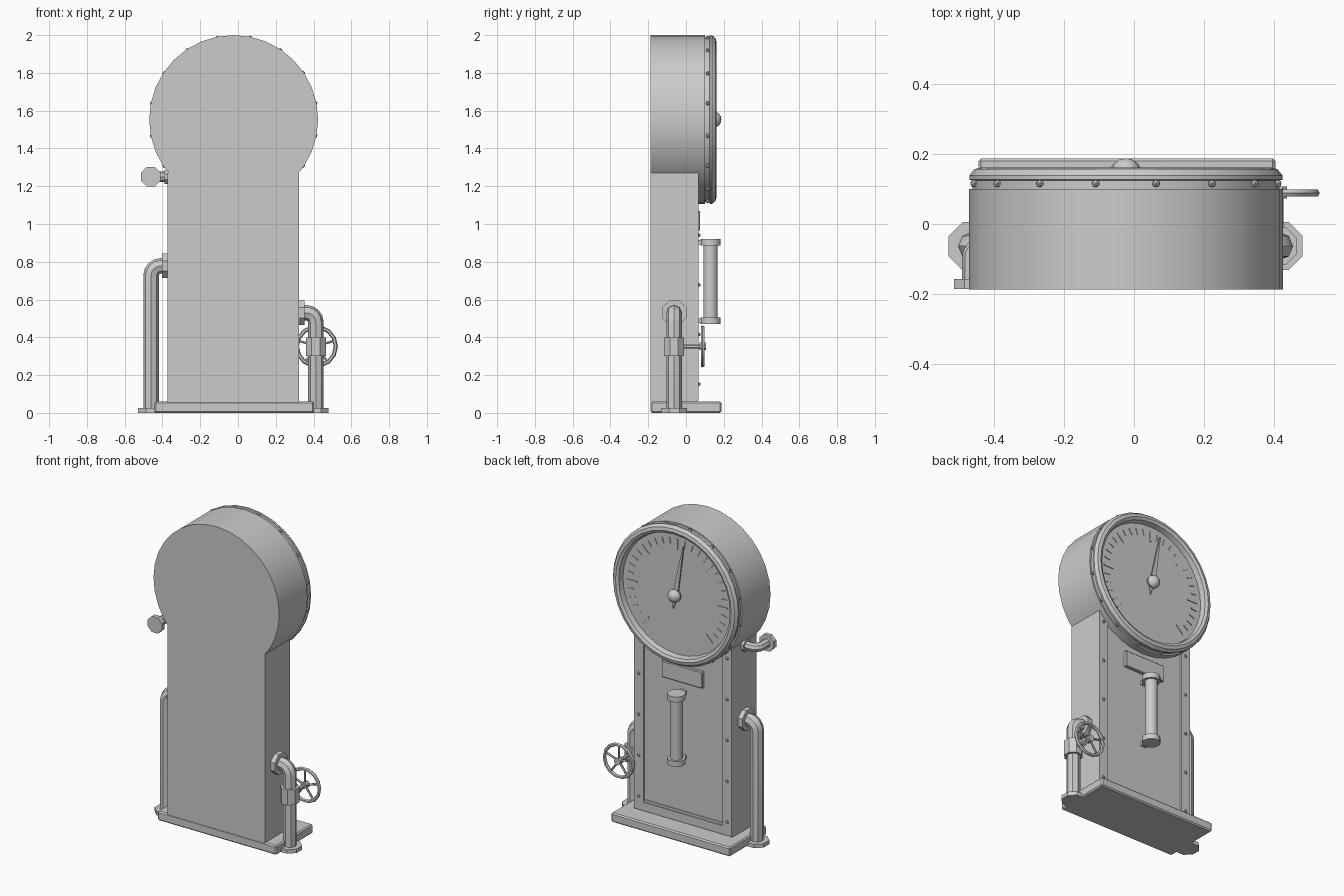
import bpy, bmesh, math
from mathutils import Vector, Matrix

if "Cube" in bpy.data.objects:
    bpy.data.objects.remove(bpy.data.objects["Cube"])

CX, CZ, R = -0.023, 1.553, 0.447      # dial centre and drum radius
PY = -0.063                           # depth of the pipes


def finish(name, bm, smooth=True):
    bmesh.ops.recalc_face_normals(bm, faces=bm.faces)
    me = bpy.data.meshes.new(name)
    bm.to_mesh(me)
    bm.free()
    ob = bpy.data.objects.new(name, me)
    bpy.context.collection.objects.link(ob)
    if smooth:
        shade(ob)
    return ob


def shade(ob):
    bpy.ops.object.select_all(action='DESELECT')
    ob.select_set(True)
    bpy.context.view_layer.objects.active = ob
    bpy.ops.object.shade_smooth_by_angle(angle=math.radians(35))


def add_box(bm, x0, x1, y0, y1, z0, z1, mat=Matrix()):
    c = Matrix.Translation(((x0 + x1) / 2, (y0 + y1) / 2, (z0 + z1) / 2))
    s = Matrix.Diagonal((x1 - x0, y1 - y0, z1 - z0, 1))
    bmesh.ops.create_cube(bm, size=1, matrix=mat @ c @ s)


def box(name, *dims, bevel=0):
    bm = bmesh.new()
    add_box(bm, *dims)
    if bevel:
        bmesh.ops.bevel(bm, geom=bm.edges[:], offset=bevel, segments=1, affect='EDGES')
    return finish(name, bm, False)


def add_rod(bm, a, b, r, n=8):
    a, b = Vector(a), Vector(b)
    rot = (b - a).to_track_quat('Z', 'Y').to_matrix().to_4x4()
    m = Matrix.Translation((a + b) / 2) @ rot @ Matrix.Rotation(math.pi / n, 4, 'Z')
    bmesh.ops.create_cone(bm, cap_ends=True, segments=n, radius1=r, radius2=r,
                          depth=(b - a).length, matrix=m)


def rod(name, a, b, r, n=8):
    bm = bmesh.new()
    add_rod(bm, a, b, r, n)
    return finish(name, bm)


def lathe(name, centre, profile, n=32, closed=False):
    """Turn (radius, y) points around an axis along y."""
    bm = bmesh.new()
    vs = [bm.verts.new((centre[0] + r, y, centre[1])) for r, y in profile]
    pairs = list(zip(vs, vs[1:])) + ([(vs[-1], vs[0])] if closed else [])
    es = [bm.edges.new(p) for p in pairs]
    bmesh.ops.spin(bm, geom=vs + es, cent=(centre[0], 0, centre[1]), axis=(0, 1, 0),
                   angle=math.tau, steps=n)
    bmesh.ops.remove_doubles(bm, verts=bm.verts, dist=1e-4)
    return finish(name, bm)


def pipe(name, start, corner, end, r, bend):
    """Two straight runs joined by a round elbow."""
    s, c, e = Vector(start), Vector(corner), Vector(end)
    u, v = (s - c).normalized(), (e - c).normalized()
    o = c + (u + v) * bend
    arc = [o - v * bend * math.cos(t) - u * bend * math.sin(t)
           for t in (i * math.pi / 8 for i in range(5))]
    cu = bpy.data.curves.new(name, 'CURVE')
    cu.dimensions = '3D'
    cu.bevel_depth, cu.bevel_resolution, cu.use_fill_caps = r, 2, True
    pts = [s] + arc + [e]
    sp = cu.splines.new('POLY')
    sp.points.add(len(pts) - 1)
    for p, q in zip(sp.points, pts):
        p.co = (*q, 1)
    ob = bpy.data.objects.new(name, cu)
    bpy.context.collection.objects.link(ob)
    bpy.ops.object.select_all(action='DESELECT')
    ob.select_set(True)
    bpy.context.view_layer.objects.active = ob
    bpy.ops.object.convert(target='MESH')
    shade(bpy.context.view_layer.objects.active)


def rivets(name, points, r=0.011):
    bm = bmesh.new()
    for p in points:
        bmesh.ops.create_icosphere(bm, subdivisions=1, radius=r, matrix=Matrix.Translation(p))
    finish(name, bm)


# Base and cabinet
box('base_plate', -0.443, 0.403, -0.187, 0.187, 0, 0.06, bevel=0.008)
X0, X1, ZT = -0.372, 0.322, 1.27
box('cabinet', X0, X1, -0.187, 0.055, 0.055, ZT)

# Raised panel frame on the dial side
bm = bmesh.new()
for d in ((X0, X0 + 0.065, 0.065, ZT), (X1 - 0.065, X1, 0.065, ZT),
          (X0 + 0.065, X1 - 0.065, 0.065, 0.12)):
    add_box(bm, d[0], d[1], 0.05, 0.067, d[2], d[3])
add_box(bm, X0 + 0.065, X1 - 0.065, 0.05, 0.06, 0.12, 0.135)
finish('panel_frame', bm, False)
rivets('panel_rivets', [(x, 0.067, 0.152 + 0.263 * i)
                        for x in (X0 + 0.033, X1 - 0.033) for i in range(5)])

# Drum, bezel and dial
lathe('drum', (CX, CZ), [(0, -0.187), (R, -0.187), (R, 0.1), (0, 0.1)])
lathe('bezel', (CX, CZ), [(0.437, 0.09), (0.437, 0.124), (0.446, 0.126), (0.446, 0.138),
                          (0.432, 0.156), (0.412, 0.161), (0.395, 0.152), (0.385, 0.11)],
      closed=True)
lathe('dial_face', (CX, CZ), [(0, 0.12), (0.392, 0.12), (0.392, 0.1)])
rivets('bezel_rivets', [(CX + 0.441 * math.sin(a), 0.115, CZ + 0.441 * math.cos(a))
                        for a in ((i + 0.5) * math.tau / 16 for i in range(16))], 0.012)

# Tick marks, every fifth one longer
bm = bmesh.new()
for i in range(31):
    m = Matrix.Translation((CX, 0, CZ)) @ Matrix.Rotation(math.radians(-135 + 9 * i), 4, 'Y')
    major = i % 5 == 0
    w = 0.005 if major else 0.003
    add_box(bm, -w, w, 0.118, 0.125, 0.285 if major else 0.315, 0.355, m)
finish('dial_ticks', bm, False)

# Needle and hub
bm = bmesh.new()
m = Matrix.Translation((CX, 0, CZ)) @ Matrix.Rotation(math.radians(-10), 4, 'Y')
shape = [(-0.003, 0.33), (0.003, 0.33), (0.018, 0.0), (0, -0.09), (-0.018, 0.0)]
f = bm.faces.new([bm.verts.new(m @ Vector((x, 0.136, z))) for x, z in shape])
top = bmesh.ops.extrude_face_region(bm, geom=[f])['geom']
bmesh.ops.translate(bm, verts=[v for v in top if isinstance(v, bmesh.types.BMVert)],
                    vec=(0, 0.01, 0))
finish('needle', bm, False)
lathe('needle_hub', (CX, CZ), [(0.015, 0.11), (0.015, 0.13), (0.038, 0.136), (0.042, 0.152),
                               (0.034, 0.172), (0.018, 0.184), (0, 0.187)], 16)

# Blank name plate
box('plate', CX - 0.145, CX + 0.145, 0.05, 0.075, 0.965, 1.07, bevel=0.004)

# Sight glass
bm = bmesh.new()
for z in (0.47, 0.885):
    add_rod(bm, (CX, 0.13, z), (CX, 0.13, z + 0.035), 0.054, 16)
    add_box(bm, CX - 0.02, CX + 0.02, 0.05, 0.12, z + 0.006, z + 0.029)
finish('sight_glass_caps', bm)
rod('sight_glass', (CX, 0.13, 0.49), (CX, 0.13, 0.9), 0.038, 16)

# Side pipes with flanges
for side, x, z, wall in (('left', -0.46, 0.778, X0), ('right', 0.412, 0.53, X1)):
    s = 1 if x > 0 else -1
    pipe(side + '_pipe', (x, PY, 0), (x, PY, z), (wall - 0.01 * s, PY, z), 0.041, 0.05)
    rod(side + '_wall_flange', (wall - 0.01 * s, PY, z), (wall + 0.03 * s, PY, z), 0.07)
    rod(side + '_floor_flange', (x, PY, 0), (x, PY, 0.025), 0.074)

# Small bent outlet with its flange
pipe('outlet_pipe', (X0 + 0.01, PY, 1.25), (-0.462, PY, 1.25), (-0.462, -0.17, 1.25), 0.028, 0.035)
rod('outlet_flange', (-0.462, -0.185, 1.25), (-0.462, -0.157, 1.25), 0.055)
rod('outlet_collar', (X0 + 0.01, PY, 1.25), (X0 - 0.018, PY, 1.25), 0.04)

# Valve body and hand wheel
VX, VZ = 0.415, 0.352
rod('valve_body', (0.412, PY, 0.302), (0.412, PY, 0.4), 0.057)
rod('valve_stem', (VX, PY, VZ), (VX, 0.095, VZ), 0.012)
lathe('wheel_rim', (VX, VZ), [(0.103 + 0.011 * math.cos(a), 0.088 + 0.011 * math.sin(a))
                              for a in (i * math.tau / 6 for i in range(6))], 14, True)
bm = bmesh.new()
for i in range(5):
    a = i * math.tau / 5
    add_rod(bm, (VX, 0.088, VZ), (VX + 0.1 * math.sin(a), 0.088, VZ + 0.1 * math.cos(a)), 0.007, 6)
add_rod(bm, (VX, 0.072, VZ), (VX, 0.107, VZ), 0.022, 8)
finish('wheel_spokes', bm)
